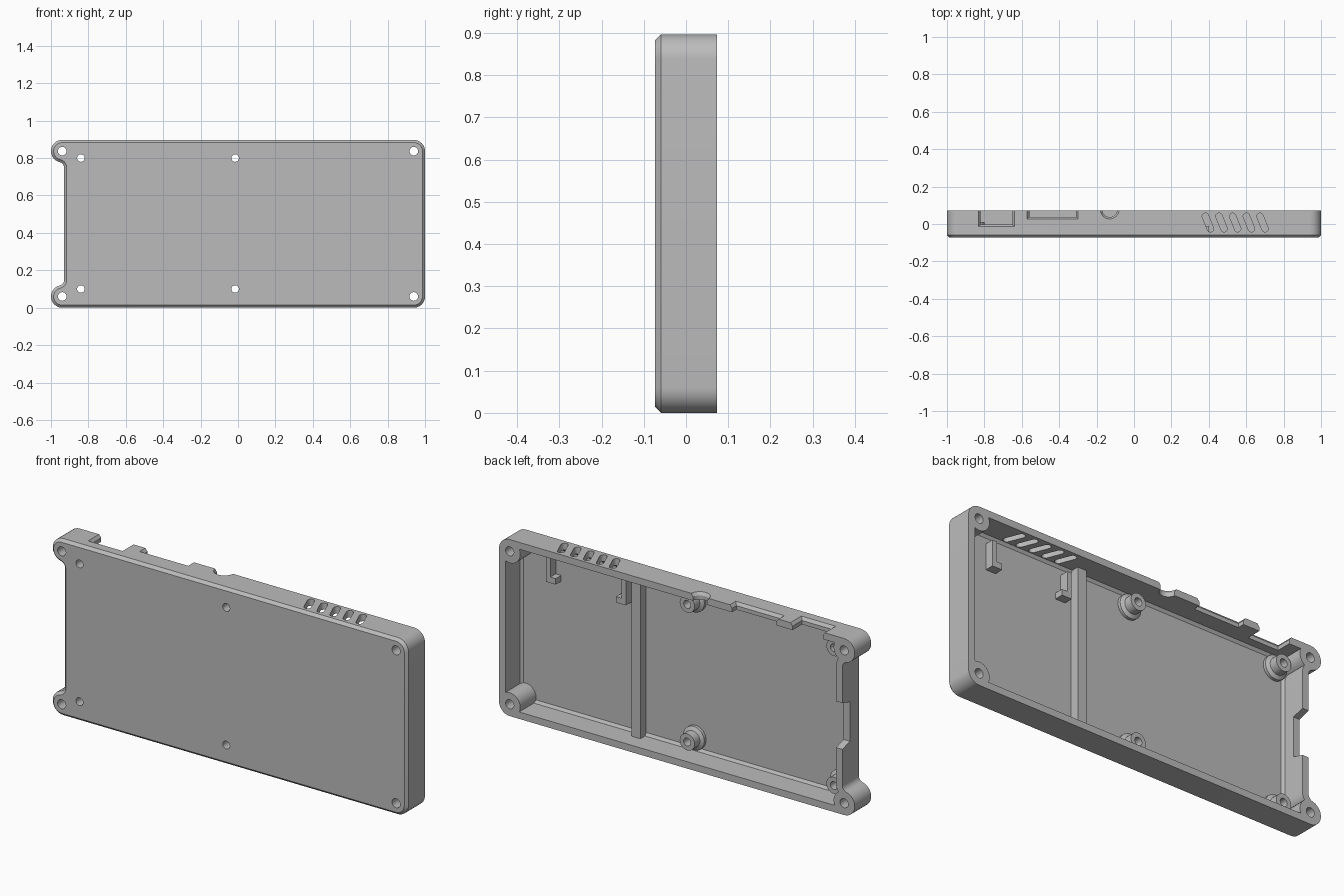
import bpy, bmesh
from math import sin, cos, pi, atan2, sqrt, radians

if "Cube" in bpy.data.objects:
    bpy.data.objects.remove(bpy.data.objects["Cube"])

GREY = bpy.data.materials.new("matte_grey")
GREY.use_nodes = True
GREY.diffuse_color = (0.5, 0.5, 0.5, 1)
GREY.node_tree.nodes["Principled BSDF"].inputs["Base Color"].default_value = (0.5, 0.5, 0.5, 1)

H = 0.897            # height
BACK = 0.073         # open rim; the closed face is at -BACK
FLOOR = -0.055       # inner floor
WALL = 0.035
R = 0.06             # corner radius
CX, LOW, HIGH = 0.94, R, H - R


def loft(name, rings):
    """Closed solid skinned through rings of equal point count."""
    bm = bmesh.new()
    vs = [[bm.verts.new(p) for p in ring] for ring in rings]
    n = len(vs[0])
    for a, b in zip(vs, vs[1:]):
        for i in range(n):
            j = (i + 1) % n
            bm.faces.new((a[i], a[j], b[j], b[i]))
    bm.faces.new(vs[0])
    bm.faces.new(vs[-1])
    bmesh.ops.recalc_face_normals(bm, faces=bm.faces)
    me = bpy.data.meshes.new(name)
    bm.to_mesh(me)
    bm.free()
    me.materials.append(GREY)
    ob = bpy.data.objects.new(name, me)
    bpy.context.collection.objects.link(ob)
    return ob


def select(ob):
    bpy.ops.object.select_all(action='DESELECT')
    ob.select_set(True)
    bpy.context.view_layer.objects.active = ob


def combine(ob, other, op):
    """Apply a boolean and discard the helper."""
    m = ob.modifiers.new(op, 'BOOLEAN')
    m.operation, m.solver, m.object = op, 'EXACT', other
    select(ob)
    bpy.ops.object.modifier_apply(modifier=m.name)
    bpy.data.objects.remove(other)


def arc(x, z, r, a0, a1, n=10):
    return [(x + r * cos(a0 + (a1 - a0) * i / n), z + r * sin(a0 + (a1 - a0) * i / n))
            for i in range(n + 1)]


def outline(d, y):
    """Case outline shrunk by d: two round corners, two ears and a shallow side notch."""
    rf = 0.03
    fx = -0.93 - rf
    dz = sqrt((R + rf) ** 2 - (fx + CX) ** 2)
    t = atan2(dz, fx + CX)
    top_half = (arc(CX, HIGH, R - d, 0, pi / 2)
                + arc(-CX, HIGH, R - d, pi / 2, 2 * pi - t, 14)
                + arc(fx, HIGH - dz, rf + d, pi - t, 0))
    low_half = [(x, H - z) for x, z in reversed(top_half)]
    return [(x, y, z) for x, z in top_half + low_half]


def turned(name, x, z, profile, n=32):
    """Round part along y from (y, radius) pairs."""
    return loft(name, [[(x + r * cos(2 * pi * i / n), y, z + r * sin(2 * pi * i / n))
                        for i in range(n)] for y, r in profile])


def box(name, x0, x1, y0, y1, z0, z1):
    return loft(name, [[(x0, y, z0), (x1, y, z0), (x1, y, z1), (x0, y, z1)] for y in (y0, y1)])


# Tray shell with chamfered face and chamfered inner floor edge
case = loft("case_shell", [outline(0.014, -BACK), outline(0, -BACK + 0.014), outline(0, BACK)])
cavity = loft("cavity", [outline(WALL + 0.014, FLOOR), outline(WALL, FLOOR + 0.01), outline(WALL, 0.1)])
combine(case, cavity, 'DIFFERENCE')

# Corner screw posts and circuit board standoffs
corners = [(x, z) for x in (-CX, CX) for z in (LOW, HIGH)]
mounts = [(x, z) for x in (-0.84, -0.015) for z in (0.1, 0.8)]
for x, z in corners:
    combine(case, turned("post", x, z, [(-0.058, R - 0.001), (BACK, R - 0.001)]), 'UNION')
for x, z in mounts:
    profile = [(-0.06, 0.06), (-0.04, 0.06), (-0.03, 0.042), (0.012, 0.042)]
    combine(case, turned("standoff", x, z, profile), 'UNION')
for points, r in ((corners, 0.023), (mounts, 0.02)):
    for x, z in points:
        combine(case, turned("hole", x, z, [(-0.1, r), (0.1, r)], 24), 'DIFFERENCE')


# Connector openings in the top wall, flared outwards
def opening(x0, x1, y0):
    rings = []
    for z, e in ((0.85, 0), (0.882, 0), (0.9, 0.014)):
        rings.append([(x0 - e, y0 - e, z), (x1 + e, y0 - e, z), (x1 + e, 0.1, z), (x0 - e, 0.1, z)])
    return loft("opening", rings)


combine(case, opening(-0.82, -0.65, -0.003), 'DIFFERENCE')
combine(case, opening(-0.56, -0.31, 0.038), 'DIFFERENCE')
jack = loft("jack_opening", [[(-0.13 + r * cos(i * pi / 16), 0.077 + r * sin(i * pi / 16), z)
                              for i in range(32)] for z, r in ((0.85, 0.04), (0.882, 0.04), (0.9, 0.052))])
combine(case, jack, 'DIFFERENCE')

# Slanted vent slots
tilt = radians(22)
for k in range(5):
    cx, cy = 0.395 + 0.073 * k, 0.008
    ends = arc(0, 0.036, 0.017, 0, pi) + arc(0, -0.036, 0.017, pi, 2 * pi)
    slot = [(cx + u * cos(tilt) - v * sin(tilt), cy + u * sin(tilt) + v * cos(tilt)) for u, v in ends]
    combine(case, loft("slot", [[(x, y, z) for x, y in slot] for z in (0.85, 0.92)]), 'DIFFERENCE')

# Cable gap in the notched side wall, with sloping ends
gap = loft("gap", [[(-0.99, y, H / 2 - h), (-0.88, y, H / 2 - h), (-0.88, y, H / 2 + h), (-0.99, y, H / 2 + h)]
                   for y, h in ((0.012, 0.1), (0.1, 0.125))])
combine(case, gap, 'DIFFERENCE')

# Divider rib across the floor
parts = [case, box("divider_rib", 0.262, 0.312, FLOOR - 0.005, -0.008, 0.03, H - 0.03)]

# L-shaped cradle clips
for side, x, s in (("left", 0.795, -1), ("right", 0.345, 1)):
    clip = [(0, 0.69), (0.055, 0.69), (0.055, 0.72), (0.025, 0.72), (0.025, 0.82), (0, 0.82)]
    parts.append(loft("cradle_clip_" + side, [[(x + s * u, y, z) for u, z in clip]
                                              for y in (FLOOR - 0.005, -0.01)]))

for ob in parts:
    select(ob)
    bpy.ops.object.shade_smooth_by_angle(angle=radians(30))
